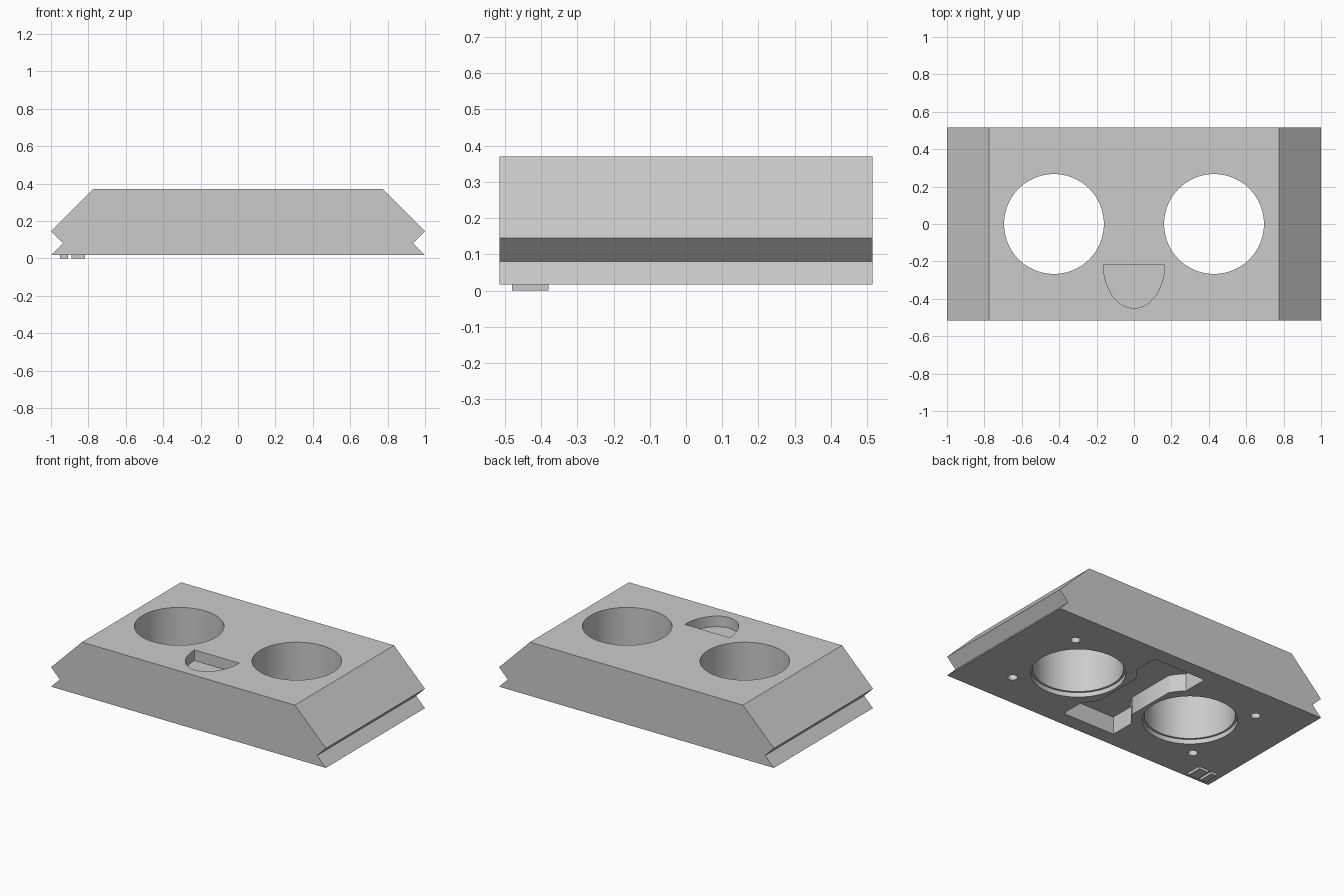
import bpy, bmesh
from math import sin, cos, pi, sqrt
from mathutils import Vector

if "Cube" in bpy.data.objects:
    bpy.data.objects.remove(bpy.data.objects["Cube"])

BASE, TOP = 0.017, 0.37      # underside and top of the block
HALF_Y = 0.515
BORE_X, BORE_R = 0.428, 0.267

grey = bpy.data.materials.new("plain grey")
grey.use_nodes = True
colour = (0.6, 0.6, 0.6, 1)
grey.diffuse_color = colour
grey.node_tree.nodes["Principled BSDF"].inputs["Base Color"].default_value = colour


def prism(name, points, direction):
    """Extrude a flat outline of 3D points along a direction."""
    bm = bmesh.new()
    face = bm.faces.new([bm.verts.new(p) for p in points])
    moved = bmesh.ops.extrude_face_region(bm, geom=[face])["geom"]
    verts = [v for v in moved if isinstance(v, bmesh.types.BMVert)]
    bmesh.ops.translate(bm, verts=verts, vec=Vector(direction))
    bmesh.ops.recalc_face_normals(bm, faces=bm.faces)
    mesh = bpy.data.meshes.new(name)
    bm.to_mesh(mesh)
    bm.free()
    obj = bpy.data.objects.new(name, mesh)
    bpy.context.collection.objects.link(obj)
    mesh.materials.append(grey)
    return obj


def upright(name, outline, z0, z1):
    return prism(name, [(x, y, z0) for x, y in outline], (0, 0, z1 - z0))


def circle(cx, cy, r, n=96):
    return [(cx + r * cos(2 * pi * i / n), cy + r * sin(2 * pi * i / n)) for i in range(n)]


def cut(target, cutter):
    cutter.hide_render = True
    mod = target.modifiers.new("cut", "BOOLEAN")
    mod.operation, mod.solver, mod.object = "DIFFERENCE", "EXACT", cutter
    bpy.context.view_layer.objects.active = target
    bpy.ops.object.modifier_apply(modifier=mod.name)
    bpy.data.objects.remove(cutter)


# Block with sloped ends and a V groove in each end
side = [(1, BASE), (0.936, 0.081), (1, 0.145), (0.775, TOP)]
profile = side + [(-x, z) for x, z in reversed(side)]
block = prism("block", [(x, -HALF_Y, z) for x, z in profile], (0, 2 * HALF_Y, 0))

# Through bores with a shallow step underneath, and blind screw holes
for sx in (-1, 1):
    cut(block, upright("bore", circle(sx * BORE_X, 0, BORE_R), -0.2, 0.6))
    cut(block, upright("bore_step", circle(sx * BORE_X, 0, 0.28), -0.2, BASE + 0.03))
    for sy in (-1, 1):
        cut(block, upright("screw_hole", circle(sx * 0.69, sy * 0.286, 0.029, 32), -0.2, 0.12))

# Half-oval pocket in the top
oval = [(0.163 * cos(pi * i / 48), -0.22 - 0.23 * sin(pi * i / 48)) for i in range(49)]
cut(block, upright("top_pocket", oval, TOP - 0.07, 0.6))

# Waisted pocket underneath, curving round the bores
WIDE, NECK, LONG, CLEAR = 0.19, 0.125, 0.415, 0.345
arc_y = [sqrt(CLEAR ** 2 - (BORE_X - x) ** 2)
         for x in [WIDE + (NECK - WIDE) * i / 12 for i in range(13)]]
arc = [(WIDE + (NECK - WIDE) * i / 12, y) for i, y in enumerate(arc_y)]
half = [(WIDE, LONG)] + arc + [(x, -y) for x, y in reversed(arc)] + [(WIDE, -LONG)]
waist = half + [(-x, -y) for x, y in half]
cut(block, upright("under_pocket", waist, -0.2, BASE + 0.115))

# Plain raised pads under one corner
for x0, x1 in ((-0.953, -0.91), (-0.89, -0.818)):
    upright("corner_pad", [(x0, -0.48), (x1, -0.48), (x1, -0.38), (x0, -0.38)], 0, BASE)

# Smooth bore walls, crisp edges
bpy.ops.object.select_all(action="DESELECT")
block.select_set(True)
bpy.context.view_layer.objects.active = block
bpy.ops.object.shade_smooth_by_angle(angle=pi / 6)
